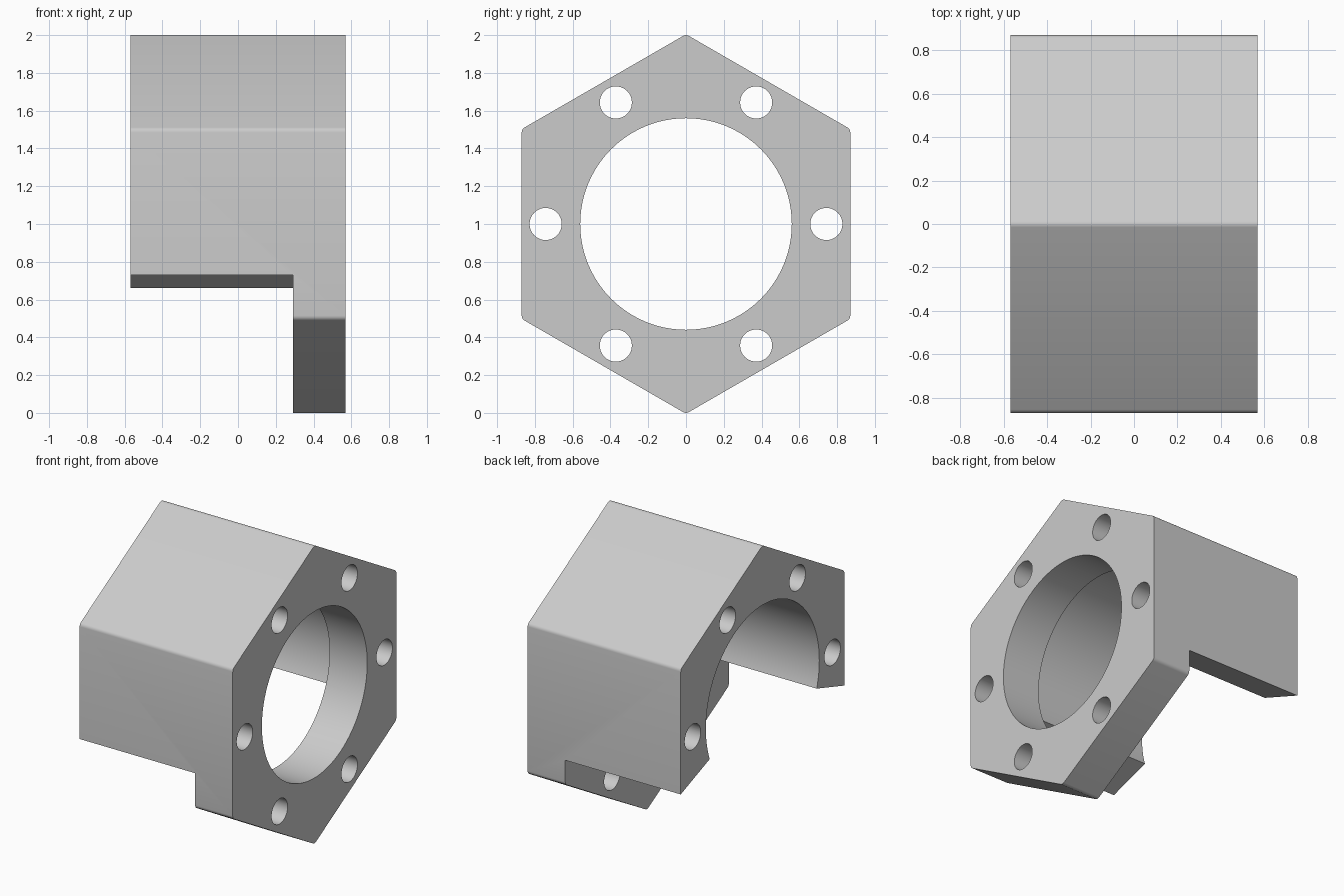
import bpy
import bmesh
from math import sin, cos, tan, radians

cube = bpy.data.objects.get("Cube")
if cube:
    bpy.data.objects.remove(cube, do_unlink=True)

HALF = 0.57        # half length along x
STEP = 0.29        # inner side of the end flange
AXIS = 1.0         # height of the bore axis
APOTHEM = 0.87
FILLET = 0.03

grey = bpy.data.materials.new("light grey")
grey.use_nodes = True
colour = (0.6, 0.6, 0.6, 1)
grey.diffuse_color = colour
grey.node_tree.nodes["Principled BSDF"].inputs["Base Color"].default_value = colour


def prism(name, outline, x0, x1):
    """Extrude a (y, z) outline, measured from the bore axis, along x."""
    bm = bmesh.new()
    face = bm.faces.new([bm.verts.new((x0, y, AXIS + z)) for y, z in outline])
    result = bmesh.ops.extrude_face_region(bm, geom=[face])
    verts = [v for v in result["geom"] if isinstance(v, bmesh.types.BMVert)]
    bmesh.ops.translate(bm, verts=verts, vec=(x1 - x0, 0, 0))
    bmesh.ops.recalc_face_normals(bm, faces=bm.faces)
    mesh = bpy.data.meshes.new(name)
    bm.to_mesh(mesh)
    bm.free()
    mesh.materials.append(grey)
    obj = bpy.data.objects.new(name, mesh)
    bpy.context.collection.objects.link(obj)
    return obj


def circle(radius, sides, cy=0, cz=0):
    turns = [radians(360 * i / sides) for i in range(sides)]
    return [(cy + radius * cos(a), cz + radius * sin(a)) for a in turns]


# Hexagonal housing with small rounded edges
outline = []
centre = (APOTHEM - FILLET) / cos(radians(30))
for k in range(6):
    corner = 30 + 60 * k
    cy, cz = centre * cos(radians(corner)), centre * sin(radians(corner))
    for i in range(5):
        a = radians(corner - 30 + 15 * i)
        outline.append((cy + FILLET * cos(a), cz + FILLET * sin(a)))
housing = prism("hexagonal_nut_housing", outline, -HALF, HALF)

# Open underside between two radial planes, leaving the flange whole
wedge = [(0, 0), (2, -2 * tan(radians(21.3))), (2, -3),
         (-2, -3), (-2, -2 * tan(radians(17.3)))]
cutters = [
    prism("underside_cutter", wedge, -1, STEP),
    prism("wide_bore_cutter", circle(0.603, 96), -1, STEP),
    prism("flange_bore_cutter", circle(0.56, 96), -0.9, 1),
]

# Ring of six bolt holes
for k in range(6):
    a = radians(60 * k)
    hole = circle(0.085, 40, 0.743 * cos(a), 0.743 * sin(a))
    cutters.append(prism(f"bolt_hole_cutter_{k + 1}", hole, -1, 1))

bpy.context.view_layer.objects.active = housing
for cutter in cutters:
    mod = housing.modifiers.new(cutter.name, "BOOLEAN")
    mod.operation = "DIFFERENCE"
    mod.solver = "EXACT"
    mod.object = cutter
    bpy.ops.object.modifier_apply(modifier=mod.name)
for cutter in cutters:
    bpy.data.objects.remove(cutter, do_unlink=True)

# Smooth bores and rounded edges, crisp rims
bpy.ops.object.select_all(action="DESELECT")
housing.select_set(True)
bpy.ops.object.shade_smooth_by_angle(angle=radians(30))
